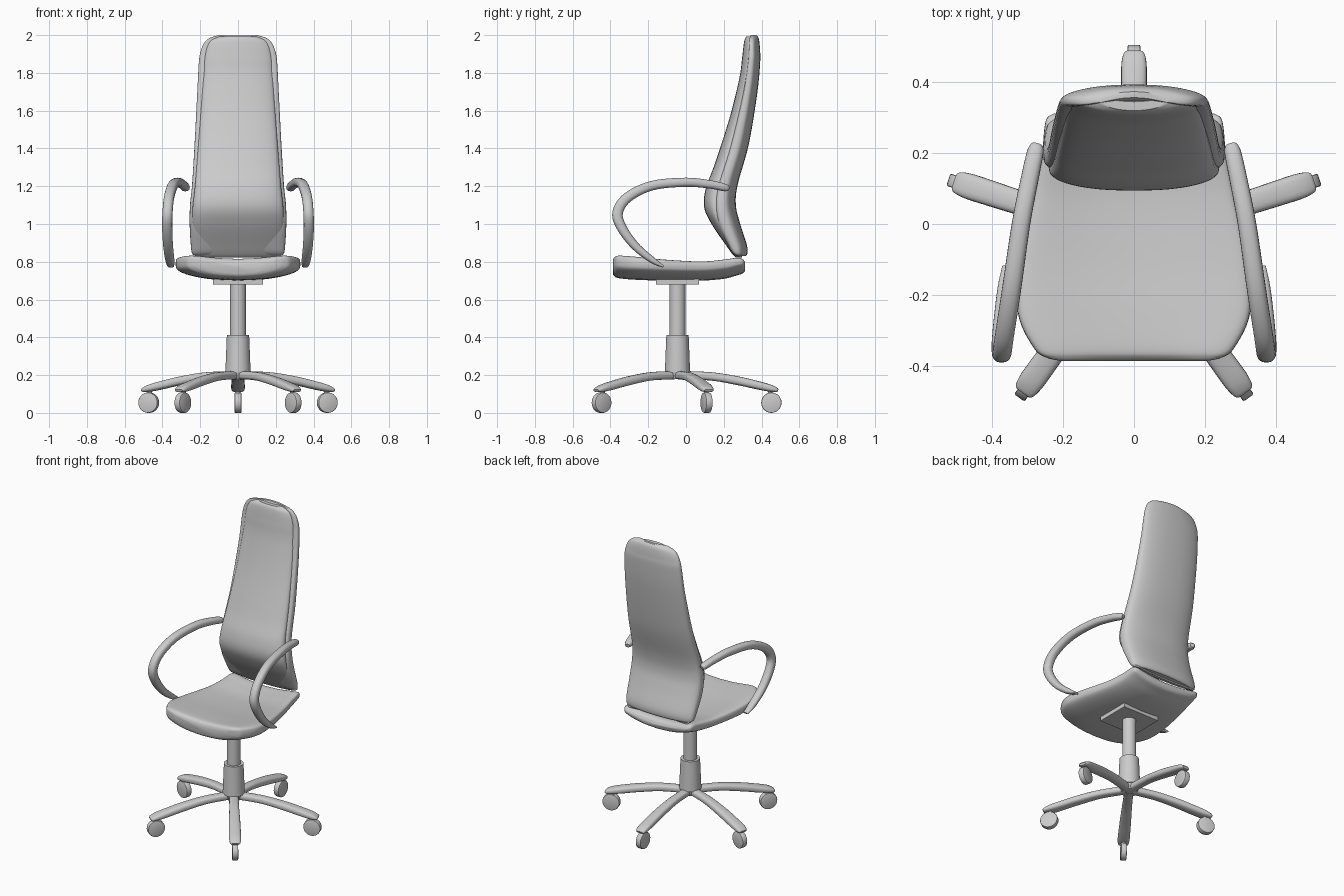
import bpy, bmesh, math
from mathutils import Vector, Matrix

if "Cube" in bpy.data.objects:
    bpy.data.objects.remove(bpy.data.objects["Cube"])

BASE_Y = -0.045  # column axis


def spline(pts, steps=6):
    """Catmull-Rom through tuples of any length."""
    p = [pts[0]] + list(pts) + [pts[-1]]
    out = []
    for i in range(1, len(p) - 2):
        for s in range(steps):
            t = s / steps
            out.append(tuple(
                0.5 * (2 * b + (c - a) * t + (2 * a - 5 * b + 4 * c - d) * t * t
                       + (3 * b - a - 3 * c + d) * t ** 3)
                for a, b, c, d in zip(p[i - 1], p[i], p[i + 1], p[i + 2])))
    return out + [tuple(pts[-1])]


def oval(n, power):
    """Unit superellipse points."""
    def f(v):
        return math.copysign(abs(v) ** (2 / power), v)
    return [(f(math.cos(2 * math.pi * i / n)), f(math.sin(2 * math.pi * i / n)))
            for i in range(n)]


def finish(name, bm, angle=40):
    bmesh.ops.recalc_face_normals(bm, faces=bm.faces)
    me = bpy.data.meshes.new(name)
    bm.to_mesh(me)
    bm.free()
    ob = bpy.data.objects.new(name, me)
    bpy.context.collection.objects.link(ob)
    bpy.ops.object.select_all(action='DESELECT')
    ob.select_set(True)
    bpy.context.view_layer.objects.active = ob
    bpy.ops.object.shade_smooth_by_angle(angle=math.radians(angle))
    return ob


def skin(name, rings):
    """Bridge rings of points and cap both ends."""
    bm = bmesh.new()
    vs = [[bm.verts.new(p) for p in r] for r in rings]
    n = len(vs[0])
    for a, b in zip(vs, vs[1:]):
        for i in range(n):
            bm.faces.new((a[i], a[(i + 1) % n], b[(i + 1) % n], b[i]))
    bm.faces.new(vs[0])
    bm.faces.new(vs[-1])
    return finish(name, bm)


def cushion(name, stations, place, bow, power):
    """Stations: (position, half width, low side, high side)."""
    rings = []
    for t, w, lo, hi in spline(stations):
        rings.append([place(w * u, t, (lo + hi) / 2 + (hi - lo) / 2 * v + bow * u * u)
                      for u, v in oval(48, power)])
    return skin(name, rings)


def sweep(name, pts, side, power=2.0, n=20):
    """Points: (x, y, z, half width along side, half thickness)."""
    s = spline(pts)
    pos = [Vector(p[:3]) for p in s]
    rings = []
    for i, p in enumerate(s):
        t = (pos[min(i + 1, len(s) - 1)] - pos[max(i - 1, 0)]).normalized()
        a = (side - t * side.dot(t)).normalized()
        b = t.cross(a)
        rings.append([pos[i] + a * (u * p[3]) + b * (v * p[4]) for u, v in oval(n, power)])
    return skin(name, rings)


def cone(name, r1, r2, z0, z1):
    bm = bmesh.new()
    bmesh.ops.create_cone(bm, cap_ends=True, segments=32, radius1=r1, radius2=r2, depth=z1 - z0,
                          matrix=Matrix.Translation((0, BASE_Y, (z0 + z1) / 2)))
    return finish(name, bm)


# Seat: dished cushion lofted front to back
cushion("seat", [
    (-0.387, 0.20, 0.735, 0.785), (-0.378, 0.245, 0.722, 0.805), (-0.35, 0.283, 0.712, 0.815),
    (-0.25, 0.328, 0.704, 0.808), (-0.10, 0.32, 0.70, 0.792), (0.08, 0.283, 0.70, 0.782),
    (0.20, 0.26, 0.71, 0.792), (0.27, 0.253, 0.728, 0.80), (0.30, 0.245, 0.738, 0.79),
    (0.312, 0.225, 0.75, 0.77)],
    lambda x, t, d: (x, t, d), 0.036, 4.0)

# Backrest: rear shell with edges wrapping forward
cushion("back_shell", [
    (0.83, 0.225, 0.285, 0.315), (0.845, 0.243, 0.255, 0.325), (0.89, 0.25, 0.225, 0.322),
    (1.0, 0.256, 0.17, 0.287), (1.10, 0.254, 0.155, 0.264), (1.21, 0.243, 0.172, 0.274),
    (1.42, 0.23, 0.24, 0.332), (1.69, 0.216, 0.308, 0.377), (1.86, 0.207, 0.335, 0.393),
    (1.92, 0.196, 0.34, 0.392), (1.96, 0.178, 0.343, 0.389), (1.985, 0.15, 0.347, 0.384),
    (2.0, 0.10, 0.357, 0.374)],
    lambda x, t, d: (x, d, t), -0.02, 3.2)

# Backrest: front cushion, bulging forward in the middle
cushion("back_cushion", [
    (0.822, 0.215, 0.265, 0.285), (0.84, 0.232, 0.246, 0.285), (0.89, 0.238, 0.21, 0.27),
    (1.0, 0.242, 0.135, 0.21), (1.09, 0.24, 0.096, 0.19), (1.19, 0.229, 0.105, 0.2),
    (1.32, 0.218, 0.153, 0.235), (1.56, 0.20, 0.23, 0.30), (1.77, 0.187, 0.282, 0.345),
    (1.88, 0.18, 0.297, 0.355), (1.94, 0.168, 0.304, 0.355), (1.975, 0.145, 0.31, 0.35),
    (1.993, 0.10, 0.32, 0.345)],
    lambda x, t, d: (x, d, t), 0.018, 3.2)

# Looped armrests on both sides
ARM = [(0.355, -0.12, 0.775, 0.017, 0.006), (0.361, -0.18, 0.81, 0.024, 0.017),
       (0.37, -0.27, 0.885, 0.026, 0.022), (0.375, -0.34, 0.98, 0.027, 0.026),
       (0.373, -0.362, 1.06, 0.027, 0.028), (0.365, -0.31, 1.14, 0.027, 0.027),
       (0.345, -0.18, 1.203, 0.027, 0.025), (0.319, 0.0, 1.221, 0.026, 0.024),
       (0.294, 0.13, 1.209, 0.025, 0.022), (0.278, 0.205, 1.193, 0.023, 0.02),
       (0.272, 0.225, 1.188, 0.014, 0.012)]
for name, m in (("left_armrest", -1), ("right_armrest", 1)):
    sweep(name, [(m * p[0],) + p[1:] for p in ARM], Vector((1, 0, 0)), 2.4)

# Plate under the seat
bm = bmesh.new()
bmesh.ops.create_cube(bm, size=1, matrix=Matrix.Translation((0, BASE_Y, 0.695))
                      @ Matrix.Diagonal((0.265, 0.225, 0.03, 1)))
finish("seat_plate", bm)

# Gas column, sleeve and hub
cone("column", 0.042, 0.042, 0.38, 0.69)
cone("column_sleeve", 0.067, 0.059, 0.215, 0.412)
cone("base_hub", 0.05, 0.062, 0.18, 0.22)

# Five arched legs, each with a caster wheel
LEG = [(0.02, 0.2, 0.028, 0.022), (0.18, 0.193, 0.03, 0.022), (0.32, 0.17, 0.034, 0.023),
       (0.43, 0.145, 0.036, 0.022), (0.49, 0.131, 0.036, 0.019), (0.522, 0.122, 0.031, 0.013),
       (0.532, 0.118, 0.024, 0.007)]
for i in range(5):
    a = math.radians(90 + 72 * i)
    out, side = Vector((math.cos(a), math.sin(a), 0)), Vector((-math.sin(a), math.cos(a), 0))
    sweep(f"base_leg_{i + 1}", [(out.x * r, out.y * r + BASE_Y, z, w, h) for r, z, w, h in LEG],
          side, 2.8)
    bm = bmesh.new()
    place = (Matrix.Translation((out.x * 0.497, out.y * 0.497 + BASE_Y, 0.054))
             @ Matrix.Rotation(a, 4, 'Z') @ Matrix.Rotation(math.pi / 2, 4, 'X'))
    bmesh.ops.create_cone(bm, cap_ends=True, segments=28, radius1=0.054, radius2=0.054,
                          depth=0.036, matrix=place)
    rims = [e for e in bm.edges if any(len(f.verts) > 4 for f in e.link_faces)]
    bmesh.ops.bevel(bm, geom=rims, offset=0.005, segments=2, affect='EDGES', profile=0.5)
    finish(f"caster_wheel_{i + 1}", bm)
    # short caster stem tucked under the leg
    bm = bmesh.new()
    bmesh.ops.create_cone(bm, cap_ends=True, segments=12, radius1=0.012, radius2=0.012, depth=0.04,
                          matrix=Matrix.Translation((out.x * 0.49, out.y * 0.49 + BASE_Y, 0.11)))
    finish(f"caster_stem_{i + 1}", bm)
